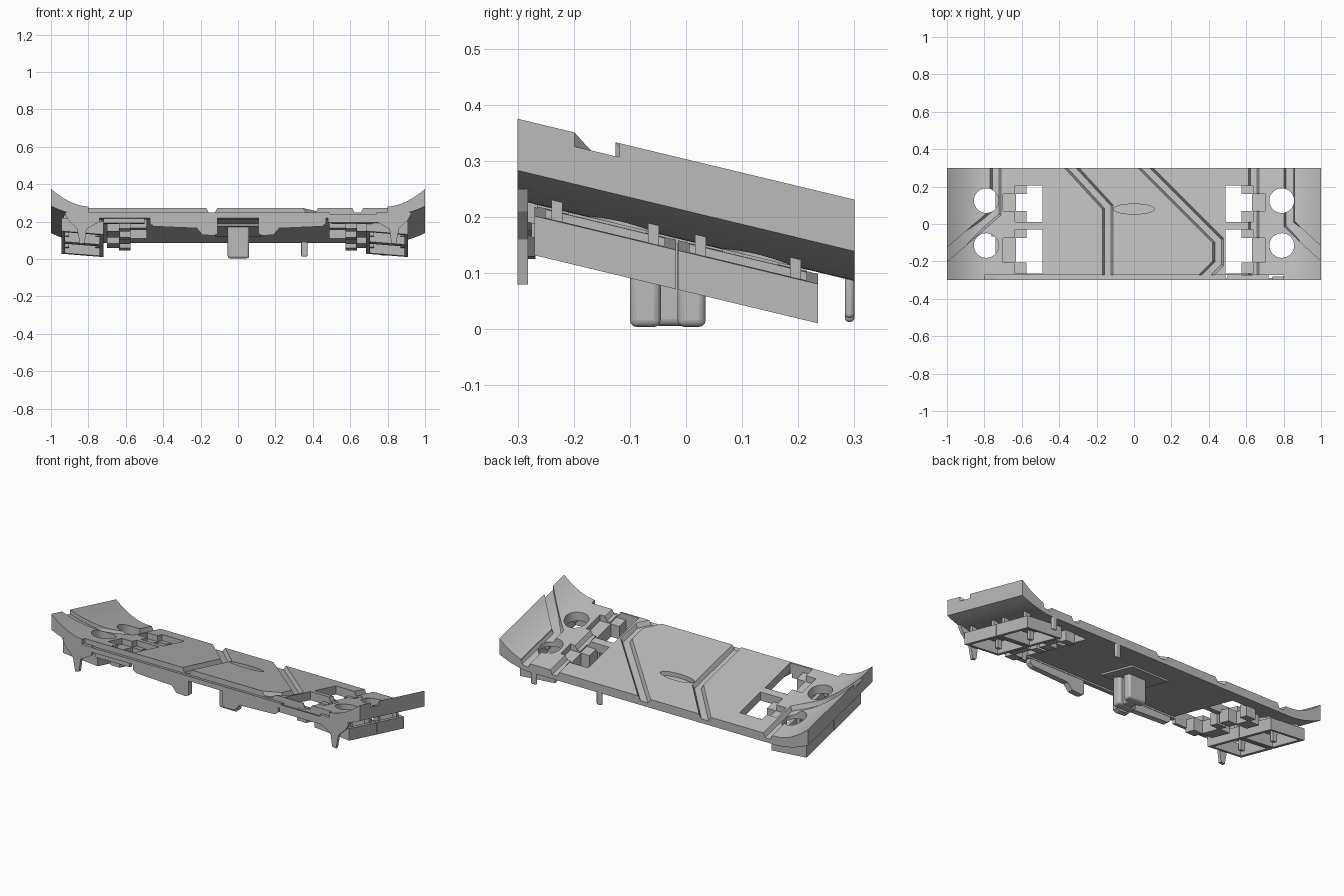
import bpy, bmesh, math
from mathutils import Vector

cube = bpy.data.objects.get("Cube")
if cube:
    bpy.data.objects.remove(cube, do_unlink=True)

grey = bpy.data.materials.new("plain_grey")
grey.use_nodes = True
grey.diffuse_color = (0.5, 0.5, 0.5, 1)
grey.node_tree.nodes["Principled BSDF"].inputs["Base Color"].default_value = (0.5, 0.5, 0.5, 1)

SLOPE, LEVEL = -0.24, 0.208      # the whole tray leans down towards the back


def lean(co):
    return Vector((co.x, co.y, co.z + LEVEL + SLOPE * co.y))


def loft(name, rings, leaning=True):
    """Closed solid through a list of rings with equal point counts."""
    bm = bmesh.new()
    loops = [[bm.verts.new(lean(Vector(p)) if leaning else Vector(p)) for p in r] for r in rings]
    n = len(loops[0])
    for a, b in zip(loops, loops[1:]):
        for i in range(n):
            j = (i + 1) % n
            bm.faces.new((a[i], a[j], b[j], b[i]))
    bm.faces.new(loops[0][::-1])
    bm.faces.new(loops[-1])
    bmesh.ops.recalc_face_normals(bm, faces=bm.faces)
    mesh = bpy.data.meshes.new(name)
    bm.to_mesh(mesh)
    bm.free()
    mesh.materials.append(grey)
    ob = bpy.data.objects.new(name, mesh)
    bpy.context.collection.objects.link(ob)
    return ob


def prism(name, outline, z0, z1, leaning=True):
    return loft(name, [[(x, y, z) for x, y in outline] for z in (z0, z1)], leaning)


def box(name, x, y, z, leaning=True, tilt=0):
    """Box from ranges; tilt lowers it towards +x about its middle."""
    mid = sum(x) / 2
    pts = [(x[0], y[0]), (x[1], y[0]), (x[1], y[1]), (x[0], y[1])]
    return loft(name, [[(a, b, h - tilt * (a - mid)) for a, b in pts] for h in z], leaning)


def activate(ob):
    bpy.ops.object.select_all(action='DESELECT')
    ob.select_set(True)
    bpy.context.view_layer.objects.active = ob


def bevel(ob, width):
    m = ob.modifiers.new("round", 'BEVEL')
    m.width, m.segments = width, 3
    activate(ob)
    bpy.ops.object.shade_smooth_by_angle(angle=math.radians(40))
    return ob


def cut(ob, cutters):
    for c in cutters:
        m = ob.modifiers.new("cut", 'BOOLEAN')
        m.operation, m.solver, m.object = 'DIFFERENCE', 'EXACT', c
        activate(ob)
        bpy.ops.object.modifier_apply(modifier=m.name)


def channel(path, half=0.029, slope=0.012):
    """Groove cutter along a path, with sloping walls up to the flat surface."""
    pts = [Vector(p) for p in path]
    normals = []
    for a, b in zip(pts, pts[1:]):
        d = (b - a).normalized()
        normals.append(Vector((-d.y, d.x)))
    mitres = []
    for i in range(len(pts)):
        a, b = normals[max(i - 1, 0)], normals[min(i, len(normals) - 1)]
        mitres.append((a + b) / (1 + a.dot(b)))

    def ring(w, z):
        out = [p + m * w for p, m in zip(pts, mitres)]
        out += [p - m * w for p, m in reversed(list(zip(pts, mitres)))]
        return [(p.x, p.y, z) for p in out]
    return loft("groove_cutter", [ring(half - slope, -0.04), ring(half - slope, -0.025),
                                  ring(half, 0), ring(half, 0.3)])


# Tray cross-section: flat middle, ends sweeping upwards
def upper(t):
    return 0.095 * t ** 1.9


def lower(t):
    return -0.05 + 0.053 * t ** 1.9


STEPS = [i / 10 for i in range(11)]


def layer(name, top, bottom):
    right = [(0.79 + 0.21 * t, top(t)) for t in STEPS]
    under = [(0.79 + 0.21 * t, bottom(t)) for t in reversed(STEPS)]
    half = right + under
    sec = half + [(-x, z) for x, z in reversed(half)]
    return loft(name, [[(x, y, z) for x, z in sec] for y in (-0.3, 0.3)])


base = layer("tray_base", lambda t: upper(t) - 0.025, lower)
skin = layer("tray_surface", upper, lambda t: upper(t) - 0.0255)

# Openings: round holes, stepped windows and the recessed front edge
openings = [box("front_cutter", (-0.8, 0.8), (-0.4, -0.272), (-0.3, 0.3))]
for s in (-1, 1):
    for y in (0.125, -0.115):
        ring = [(s * 0.79 + 0.066 * math.cos(a), y + 0.066 * math.sin(a))
                for a in (math.tau * i / 32 for i in range(32))]
        openings.append(prism("hole_cutter", ring, -0.3, 0.3))
    for lo, hi in ((0.01, 0.205), (-0.265, -0.03)):
        a, b = lo + 0.06, hi - 0.045
        shape = [(0.49, lo), (0.635, lo), (0.635, a), (0.70, a), (0.70, b),
                 (0.635, b), (0.635, hi), (0.49, hi)]
        openings.append(prism("window_cutter", [(s * x, y) for x, y in shape], -0.3, 0.3))

        # Stepped blocks below each window
        for name, x, y in (("rear_block", (0.575, 0.635), (b, hi + 0.01)),
                           ("side_block", (0.63, 0.70), (a - 0.005, b + 0.005)),
                           ("front_block", (0.575, 0.635), (lo - 0.01, a))):
            box("window_" + name, sorted(s * v for v in x), y, (-0.11, -0.035))

# Grooves in the surface, and the oval dish in the middle
paths = [
    [(-0.37, 0.34), (-0.14, 0.09), (-0.14, -0.4)],
    [(0.02, 0.34), (0.45, -0.09), (0.45, -0.21), (0.3, -0.36)],
    [(-0.74, 0.4), (-0.74, 0.06), (-1.06, -0.215)],
    [(0.83, 0.4), (0.83, 0.0), (1.06, -0.215)],
    [(0.64, 0.4), (0.64, -0.4)],
]
grooves = [channel(p) for p in paths]
oval = [(0.11 * math.cos(a), 0.08 + 0.027 * math.sin(a)) for a in (math.tau * i / 28 for i in range(28))]
grooves.append(prism("dish_cutter", oval, -0.1, 0.2))
cut(base, openings)
cut(skin, openings + grooves)
for c in openings + grooves:
    bpy.data.objects.remove(c, do_unlink=True)
for ob in (base, skin):
    activate(ob)
    bpy.ops.object.shade_smooth_by_angle(angle=math.radians(25))

# Hollow frames hanging under the round holes
for x0 in (-0.945, 0.685):
    x1, w = x0 + 0.225, 0.02
    for y0, y1 in ((-0.27, -0.018), (-0.014, 0.235)):
        z = (-0.132, -0.062)
        mid = (x0 + x1) / 2
        outer = [(x0, y0), (x1, y0), (x1, y1), (x0, y1)]
        inner = [(x0 + w, y0 + w), (x1 - w, y0 + w), (x1 - w, y1 - w), (x0 + w, y1 - w)]

        def tilted(pts, h):
            return [(x, y, h - 0.08 * (x - mid)) for x, y in pts]
        frame = loft("hanging_frame", [tilted(outer, h) for h in z])
        hollow = loft("hollow_cutter", [tilted(inner, h) for h in (-0.2, 0)])
        cut(frame, [hollow])
        bpy.data.objects.remove(hollow, do_unlink=True)
        # Short webs joining the frame to the tray
        for y in (y0 + 0.03, y1 - 0.05):
            box("frame_web", (mid - 0.1, mid - 0.07), (y, y + 0.02), (-0.1, -0.03))
            box("frame_web", (mid + 0.07, mid + 0.1), (y, y + 0.02), (-0.1, -0.03))

# Central clip under the tray
for name, x, y, z in (("clip_front", (-0.055, 0.06), (-0.1, -0.045), (0.004, 0.2)),
                      ("clip_core", (-0.03, 0.035), (-0.06, 0.01), (0.006, 0.19)),
                      ("clip_rear", (-0.055, 0.06), (-0.015, 0.035), (0.004, 0.18))):
    bevel(box(name, x, y, z, leaning=False), 0.012)
box("clip_pad", (-0.12, 0.12), (-0.12, 0.13), (-0.06, -0.04))

# Pins on the back edge
for x, z in ((0.355, 0.013), (0.78, 0.02)):
    bevel(box("rear_pin", (x - 0.017, x + 0.017), (0.283, 0.3), (z, 0.11), leaning=False), 0.007)

# Lowered front lip with hanging strips and hooks
box("front_lip", (-0.8, 0.49), (-0.3, -0.265), (-0.06, -0.032))
box("front_lip_thin", (0.48, 0.8), (-0.3, -0.288), (-0.085, -0.04))
for s in (-1, 1):
    strip = [(0.11, 0.22), (0.11, 0.135), (0.13, 0.125), (0.19, 0.13), (0.22, 0.165),
             (0.45, 0.175), (0.47, 0.19), (0.47, 0.23)]
    loft("hanging_strip", [[(s * x, y, z) for x, z in strip] for y in (-0.3, -0.268)], leaning=False)
    hook = [(0.74, 0.25), (0.74, 0.2), (0.81, 0.16), (0.82, 0.085), (0.845, 0.08),
            (0.86, 0.16), (0.91, 0.21), (0.93, 0.25)]
    loft("front_hook", [[(s * x, y, z) for x, z in hook] for y in (-0.3, -0.282)], leaning=False)
    box("window_brace", sorted((s * 0.5, s * 0.72)), (-0.29, -0.265), (-0.085, -0.045))
